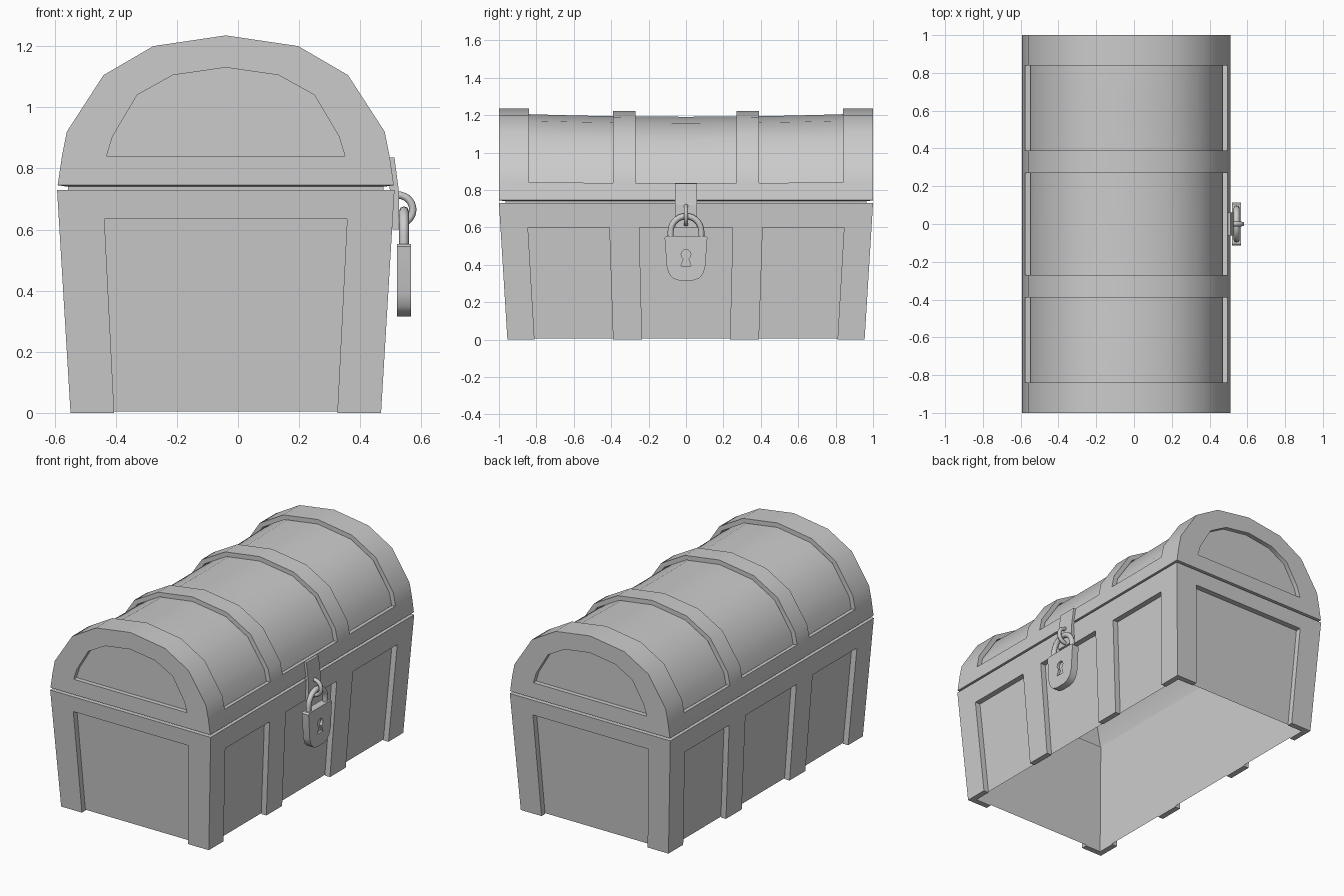
import bpy, bmesh, math
from mathutils import Vector

if "Cube" in bpy.data.objects:
    bpy.data.objects.remove(bpy.data.objects["Cube"])

CX = -0.04  # chest centre line; the padlock sticks out on +x


def finish(name, bm, smooth=None, thick=None):
    bmesh.ops.remove_doubles(bm, verts=bm.verts, dist=1e-5)
    bmesh.ops.recalc_face_normals(bm, faces=bm.faces)
    me = bpy.data.meshes.new(name)
    bm.to_mesh(me)
    bm.free()
    ob = bpy.data.objects.new(name, me)
    bpy.context.collection.objects.link(ob)
    bpy.ops.object.select_all(action='DESELECT')
    ob.select_set(True)
    bpy.context.view_layer.objects.active = ob
    if thick:
        m = ob.modifiers.new("thickness", 'SOLIDIFY')
        m.thickness, m.offset, m.use_even_offset = thick, -1, True
        bpy.ops.object.modifier_apply(modifier=m.name)
    if smooth:
        bpy.ops.object.shade_smooth_by_angle(angle=math.radians(smooth))
    return ob


def prism(name, pts, off, smooth=None):
    bm = bmesh.new()
    lo = [bm.verts.new(p) for p in pts]
    hi = [bm.verts.new(Vector(p) + Vector(off)) for p in pts]
    bm.faces.new(lo)
    bm.faces.new(hi)
    for i in range(len(lo)):
        j = (i + 1) % len(lo)
        bm.faces.new((lo[i], lo[j], hi[j], hi[i]))
    return finish(name, bm, smooth)


def tube(name, pts, r):
    cu = bpy.data.curves.new(name, 'CURVE')
    cu.dimensions = '3D'
    cu.bevel_depth, cu.bevel_resolution, cu.use_fill_caps = r, 2, True
    sp = cu.splines.new('POLY')
    sp.points.add(len(pts) - 1)
    for q, p in zip(sp.points, pts):
        q.co = (*p, 1)
    ob = bpy.data.objects.new(name, cu)
    bpy.context.collection.objects.link(ob)
    bpy.ops.object.select_all(action='DESELECT')
    ob.select_set(True)
    bpy.context.view_layer.objects.active = ob
    bpy.ops.object.convert(target='MESH')
    bpy.ops.object.shade_smooth_by_angle(angle=math.radians(50))


def mirror(half, shared=False):
    rest = half[:-1] if shared else half
    return half + [(-u, z) for u, z in reversed(rest)]


# Base: tapered open box of panels
bm = bmesh.new()
rings = []
for hx, hy, z in ((0.473, 0.92, 0.005), (0.517, 0.966, 0.745)):
    rings.append([bm.verts.new((CX + sx * hx, sy * hy, z))
                  for sx, sy in ((-1, -1), (1, -1), (1, 1), (-1, 1))])
for i in range(4):
    j = (i + 1) % 4
    bm.faces.new((rings[0][i], rings[0][j], rings[1][j], rings[1][i]))
finish("base_panels", bm)

# Base: raised trim with rail, corner posts and middle posts
T = 0.035
side = mirror([(-1, .73), (-.955, 0), (-.81, 0), (-.845, .6),
               (-.41, .6), (-.39, 0), (-.235, 0), (-.25, .6)])
end = mirror([(-.552, .73), (-.508, 0), (-.365, 0), (-.397, .635)])
for s, sn, en in ((1, "right", "back"), (-1, "left", "front")):
    prism("base_trim_" + sn,
          [(CX + s * (.508 + .044 * z / .73), y, z) for y, z in side], (-s * T, 0, 0))
    prism("base_trim_" + en,
          [(CX + x, s * (.955 + .045 * z / .73), z) for x, z in end], (0, -s * T, 0))


# Lid: sagging arched shell of panels with recessed ends
def sag(y, z):
    k = 1 - 0.03 * (1 - min(1, abs(y) / 0.84) ** 2)
    return 0.745 + (z - 0.745) * k


def grid(bm, prof, ys, keep):
    rows = [[bm.verts.new((CX + x, y, sag(y, z))) for x, z in prof] for y in ys]
    for i in range(len(ys) - 1):
        for j in range(len(prof) - 1):
            if keep(i, j):
                bm.faces.new((rows[i][j], rows[i][j + 1],
                              rows[i + 1][j + 1], rows[i + 1][j]))
    return rows


inner = mirror([(-.52, .74), (-.49, .905), (-.375, 1.08), (-.22, 1.17), (0, 1.205)], True)
bm = bmesh.new()
ys = [-.972, -.84, -.6, -.39, -.27, 0, .27, .39, .6, .84, .972]
rows = grid(bm, inner, ys, lambda i, j: True)
bm.faces.new(rows[0])
bm.faces.new(rows[-1])
finish("lid_panels", bm, 35)

# Lid: raised skirt, bands and arched end frames in one shell
outer = mirror([(-.55, .745), (-.536, .84), (-.52, .92), (-.40, 1.105),
                (-.237, 1.20), (0, 1.235)], True)
hole = mirror([(-.39, .84), (-.387, .85), (-.37, .905), (-.29, 1.04),
               (-.173, 1.105), (0, 1.13)], True)
bm = bmesh.new()
ys = [-1, -.84, -.39, -.27, .27, .39, .84, 1]
rows = grid(bm, outer, ys, lambda i, j: i % 2 == 0 or j in (0, len(outer) - 2))
for row, y in ((rows[0], -1), (rows[-1], 1)):
    h = [bm.verts.new((CX + x, y, z)) for x, z in hole]
    n = len(h)
    for i in range(n):
        j = (i + 1) % n
        bm.faces.new((row[i], row[j], h[j], h[i]))
finish("lid_trim", bm, 35, 0.028)

# Hasp and the staple ring through it
prism("hasp", [(.49, -.06, .835), (.512, -.06, .835), (.527, -.06, .72),
               (.527, -.06, .6), (.505, -.06, .6)], (0, .12, 0))
arc = [math.pi * i / 14 for i in range(15)]
tube("staple", [(.522 + .05 * math.sin(a), 0, .665 + .048 * math.cos(a)) for a in arc], .012)

# Padlock body with keyhole, and shackle
body = mirror([(-.105, .553), (-.115, .545), (-.113, .53), (-.103, .39),
               (-.09, .35), (-.068, .327), (-.035, .315)])
lock = prism("padlock_body", [(.52, y, z) for y, z in body], (.046, 0, 0), 35)
key = [(.026 * math.sin(a), .455 + .026 * math.cos(a))
       for a in [math.radians(-150 + 30 * i) for i in range(11)]]
key += [(.027, .393), (-.027, .393)]
cutter = prism("keyhole_cutter", [(.55, y, z) for y, z in key], (.05, 0, 0))
cutter.hide_render = True
cutter.hide_set(True)
cut = lock.modifiers.new("keyhole", 'BOOLEAN')
cut.operation, cut.object, cut.solver = 'DIFFERENCE', cutter, 'EXACT'
tube("shackle", [(.543, -.082, .54)]
     + [(.543, -.082 * math.cos(a), .578 + .082 * math.sin(a)) for a in arc]
     + [(.543, .082, .54)], .016)
